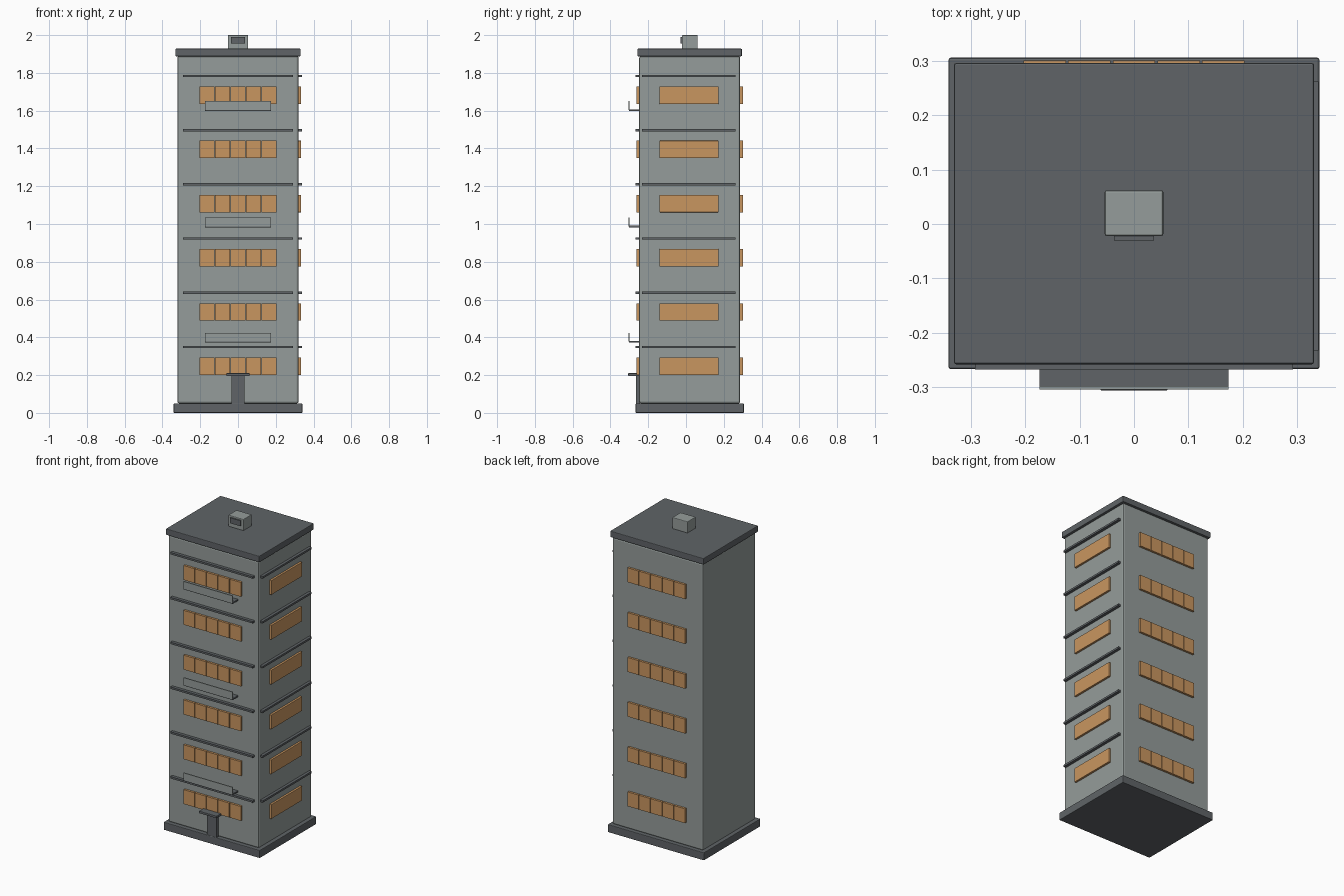
import bpy
import bmesh

cube = bpy.data.objects.get("Cube")
if cube:
    bpy.data.objects.remove(cube, do_unlink=True)


def material(name, rgb):
    m = bpy.data.materials.new(name)
    m.use_nodes = True
    m.diffuse_color = (*rgb, 1)
    m.node_tree.nodes["Principled BSDF"].inputs["Base Color"].default_value = (*rgb, 1)
    return m


WALL = material("concrete grey", (0.30, 0.335, 0.325))
DARK = material("slate grey", (0.115, 0.127, 0.136))
GLOW = material("amber glass", (0.584, 0.305, 0.117))


def box(name, xs, ys, zs, mat, bevel=0.0):
    """Box spanning the given x, y and z ranges, with optional rounded edges."""
    bm = bmesh.new()
    bmesh.ops.create_cube(bm, size=1)
    for v in bm.verts:
        v.co = [r[0] if c < 0 else r[1] for c, r in zip(v.co, (xs, ys, zs))]
    mesh = bpy.data.meshes.new(name)
    bm.to_mesh(mesh)
    bm.free()
    mesh.materials.append(mat)
    ob = bpy.data.objects.new(name, mesh)
    bpy.context.collection.objects.link(ob)
    if bevel:
        mod = ob.modifiers.new("Rounded edges", "BEVEL")
        mod.width = bevel
        mod.segments = 2
    return ob


FRONT, BACK, SIDE = -0.248, 0.287, 0.321   # wall planes
FLOORS, FIRST, STEP = 6, 0.247, 0.287      # storey spacing

# Main masses
box("base_slab", (-0.341, 0.341), (-0.267, 0.306), (0, 0.05), DARK, 0.004)
box("tower_body", (-SIDE, SIDE), (FRONT, BACK), (0.05, 1.888), WALL, 0.01)
box("roof_slab", (-0.331, 0.331), (-0.258, 0.296), (1.888, 1.928), DARK, 0.004)

# Each storey: front and back panes, side window, ledges
for i in range(FLOORS):
    z = FIRST + i * STEP
    zs = (z - 0.046, z + 0.046)
    for k in range(-2, 3):
        xs = (k * 0.082 - 0.039, k * 0.082 + 0.039)
        box(f"front_window_{i}_{k + 2}", xs, (FRONT - 0.014, FRONT + 0.005), zs, GLOW)
        box(f"back_window_{i}_{k + 2}", xs, (BACK - 0.005, BACK + 0.014), zs, GLOW)
    box(f"side_window_{i}", (SIDE - 0.005, SIDE + 0.013), (-0.14, 0.172), zs, GLOW, 0.002)
    ledge = (z + 0.096, z + 0.108)
    box(f"front_ledge_{i}", (-0.292, 0.292), (FRONT - 0.02, FRONT + 0.005), ledge, DARK)
    box(f"side_ledge_{i}", (SIDE - 0.005, SIDE + 0.018), (-0.233, 0.262), ledge, DARK)

# Balconies on alternate storeys
for n, z in enumerate((0.372, 0.982, 1.598)):
    box(f"balcony_floor_{n}", (-0.174, 0.174), (-0.302, FRONT + 0.005), (z, z + 0.009), DARK)
    box(f"balcony_panel_{n}", (-0.174, 0.174), (-0.304, -0.298), (z + 0.005, z + 0.052), WALL)

# Entrance
box("front_door", (-0.034, 0.034), (FRONT - 0.017, FRONT + 0.005), (0.045, 0.198), DARK)
box("door_canopy", (-0.062, 0.062), (-0.306, FRONT + 0.005), (0.196, 0.21), DARK, 0.002)

# Rooftop unit
box("roof_unit", (-0.054, 0.054), (-0.022, 0.062), (1.926, 2.0), WALL, 0.004)
box("roof_unit_vent", (-0.037, 0.037), (-0.03, -0.018), (1.955, 1.99), DARK)
